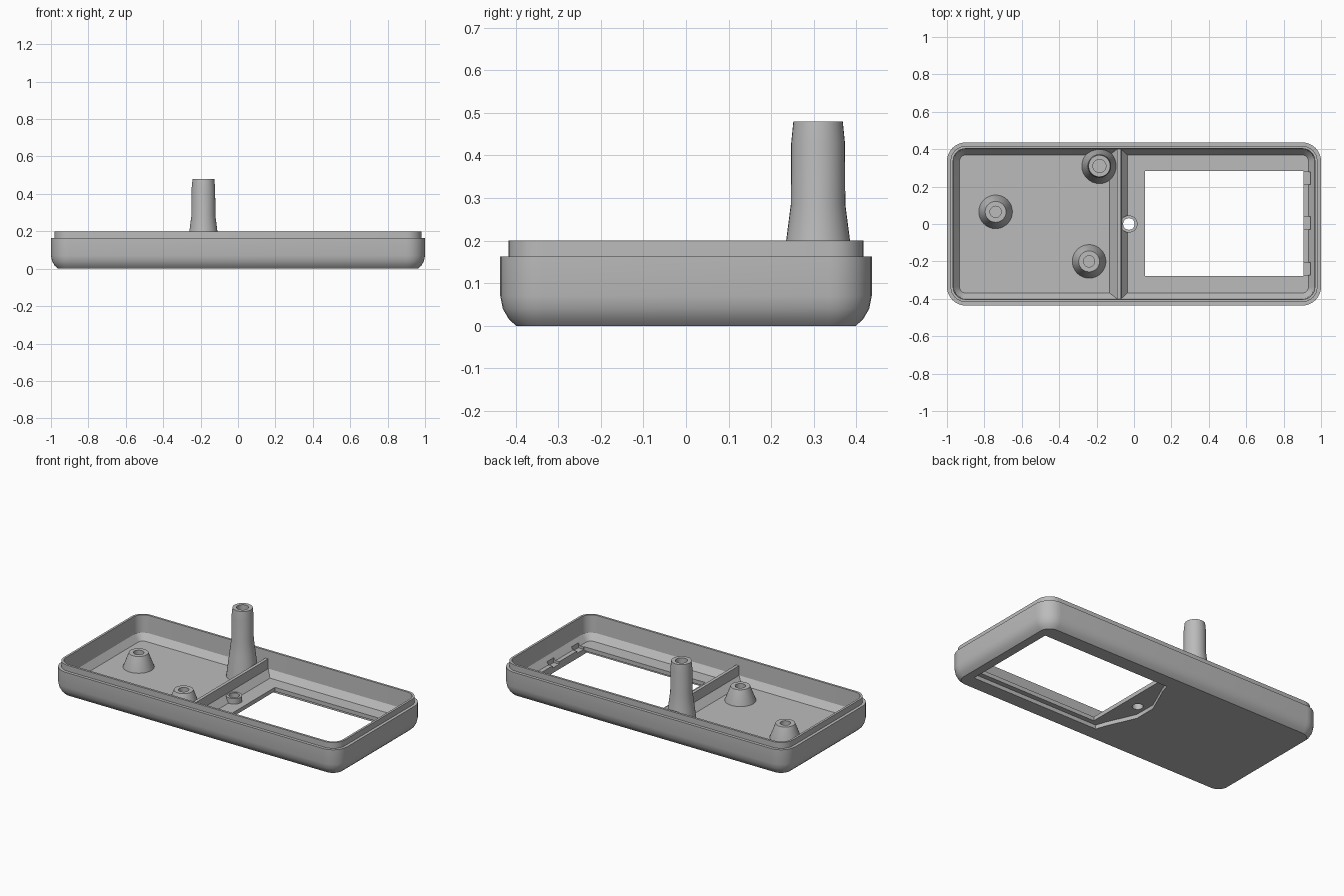
import bpy, bmesh, math

cube = bpy.data.objects.get("Cube")
if cube:
    bpy.data.objects.remove(cube, do_unlink=True)

grey = bpy.data.materials.new("plain grey plastic")
grey.use_nodes = True
grey.diffuse_color = (0.5, 0.5, 0.5, 1)
grey.node_tree.nodes["Principled BSDF"].inputs["Base Color"].default_value = (0.5, 0.5, 0.5, 1)

HALF_X, HALF_Y, FLOOR, LEDGE = 1.0, 0.436, 0.05, 0.025


def loft(name, rings, closed=False):
    """Skin a list of point rings; cap the ends, or join last to first."""
    bm = bmesh.new()
    loops = [[bm.verts.new(p) for p in ring] for ring in rings]
    pairs = list(zip(loops, loops[1:]))
    if closed:
        pairs.append((loops[-1], loops[0]))
    else:
        bm.faces.new(loops[0])
        bm.faces.new(loops[-1])
    for a, b in pairs:
        for i in range(len(a)):
            j = (i + 1) % len(a)
            bm.faces.new((a[i], a[j], b[j], b[i]))
    bmesh.ops.recalc_face_normals(bm, faces=bm.faces)
    mesh = bpy.data.meshes.new(name)
    bm.to_mesh(mesh)
    bm.free()
    mesh.materials.append(grey)
    obj = bpy.data.objects.new(name, mesh)
    bpy.context.collection.objects.link(obj)
    return obj


def rounded_ring(inset, z, steps=8):
    r = max(0.1 - inset, 0.03)
    cx, cy = HALF_X - inset - r, HALF_Y - inset - r
    ring = []
    for k, (sx, sy) in enumerate([(1, 1), (-1, 1), (-1, -1), (1, -1)]):
        for s in range(steps + 1):
            a = (k + s / steps) * math.pi / 2
            ring.append((sx * cx + r * math.cos(a), sy * cy + r * math.sin(a), z))
    return ring


def circle(x, y, r, z, n=32):
    return [(x + r * math.cos(math.tau * i / n), y + r * math.sin(math.tau * i / n), z)
            for i in range(n)]


def prism(name, outline, z0, z1):
    return loft(name, [[(x, y, z) for x, y in outline] for z in (z0, z1)])


def box(name, x0, x1, y0, y1, z0, z1):
    return prism(name, [(x0, y0), (x1, y0), (x1, y1), (x0, y1)], z0, z1)


def cut(target, cutter):
    mod = target.modifiers.new("cut", 'BOOLEAN')
    mod.operation = 'DIFFERENCE'
    mod.solver = 'EXACT'
    mod.object = cutter
    bpy.context.view_layer.objects.active = target
    bpy.ops.object.modifier_apply(modifier=mod.name)


def smooth(obj):
    bpy.ops.object.select_all(action='DESELECT')
    obj.select_set(True)
    bpy.context.view_layer.objects.active = obj
    bpy.ops.object.shade_smooth_by_angle(angle=math.radians(28))


# Tray: rounded lower edge, stepped rim, inner wall and sloped floor edge
profile = [(0.037, 0), (0.02, 0.016), (0.006, 0.04), (0, 0.07), (0, 0.163),
           (0.019, 0.163), (0.019, 0.2), (0.033, 0.2), (0.037, 0.09), (0.067, FLOOR)]
tray = loft("tray", [rounded_ring(i, z) for i, z in profile])

# Divider rib with a flared base, spanning the tray
section = [(-0.13, 0.045), (-0.13, FLOOR), (-0.092, 0.09), (-0.09, 0.15),
           (-0.07, 0.15), (-0.068, 0.09), (-0.035, FLOOR), (-0.035, 0.045)]
rib = loft("divider_rib", [[(x, y, z) for x, z in section] for y in (-0.405, 0.405)])

# Openings: window, cover recess with tapered tab, screw hole, latch notches
recess = [(0.91, -0.31), (0.91, 0.31), (0.02, 0.31), (0.0, 0.25), (-0.08, 0.07),
          (-0.08, -0.07), (0.0, -0.25), (0.02, -0.31)]
hole = loft("hole_cutter", [circle(-0.027, 0, 0.031, z) for z in (-0.1, 0.3)])
cutters = [box("window_cutter", 0.06, 0.907, -0.279, 0.283, -0.1, 0.1),
           prism("recess_cutter", recess, -0.1, LEDGE), hole]
for y in (-0.24, 0.005, 0.245):
    cutters.append(box("notch_cutter", 0.9, 0.945, y - 0.034, y + 0.034, 0.035, 0.1))
for c in cutters:
    cut(tray, c)
cut(rib, hole)
for c in cutters:
    bpy.data.objects.remove(c, do_unlink=True)

# Raised collar round the screw hole
collar = loft("screw_collar",
              [circle(-0.027, 0, r, z) for r, z in
               [(0.031, 0.04), (0.046, 0.04), (0.046, 0.085), (0.031, 0.085)]], closed=True)


# Hollow standoffs
def standoff(name, x, y, shape, bore, bore_z):
    rings = [circle(x, y, r, z) for r, z in shape]
    top = shape[-1][1]
    rings += [circle(x, y, bore, top), circle(x, y, bore, bore_z)]
    return loft(name, rings)


peg = [(0.091, 0.04), (0.09, FLOOR), (0.056, 0.14)]
post = [(0.095, 0.04), (0.094, FLOOR), (0.075, 0.2), (0.064, 0.285), (0.063, 0.43), (0.058, 0.48)]
parts = [tray, rib, collar,
         standoff("tall_post", -0.185, 0.31, post, 0.035, 0.4),
         standoff("side_peg", -0.74, 0.065, peg, 0.03, 0.07),
         standoff("front_peg", -0.24, -0.2, peg, 0.03, 0.07)]
for part in parts:
    smooth(part)
